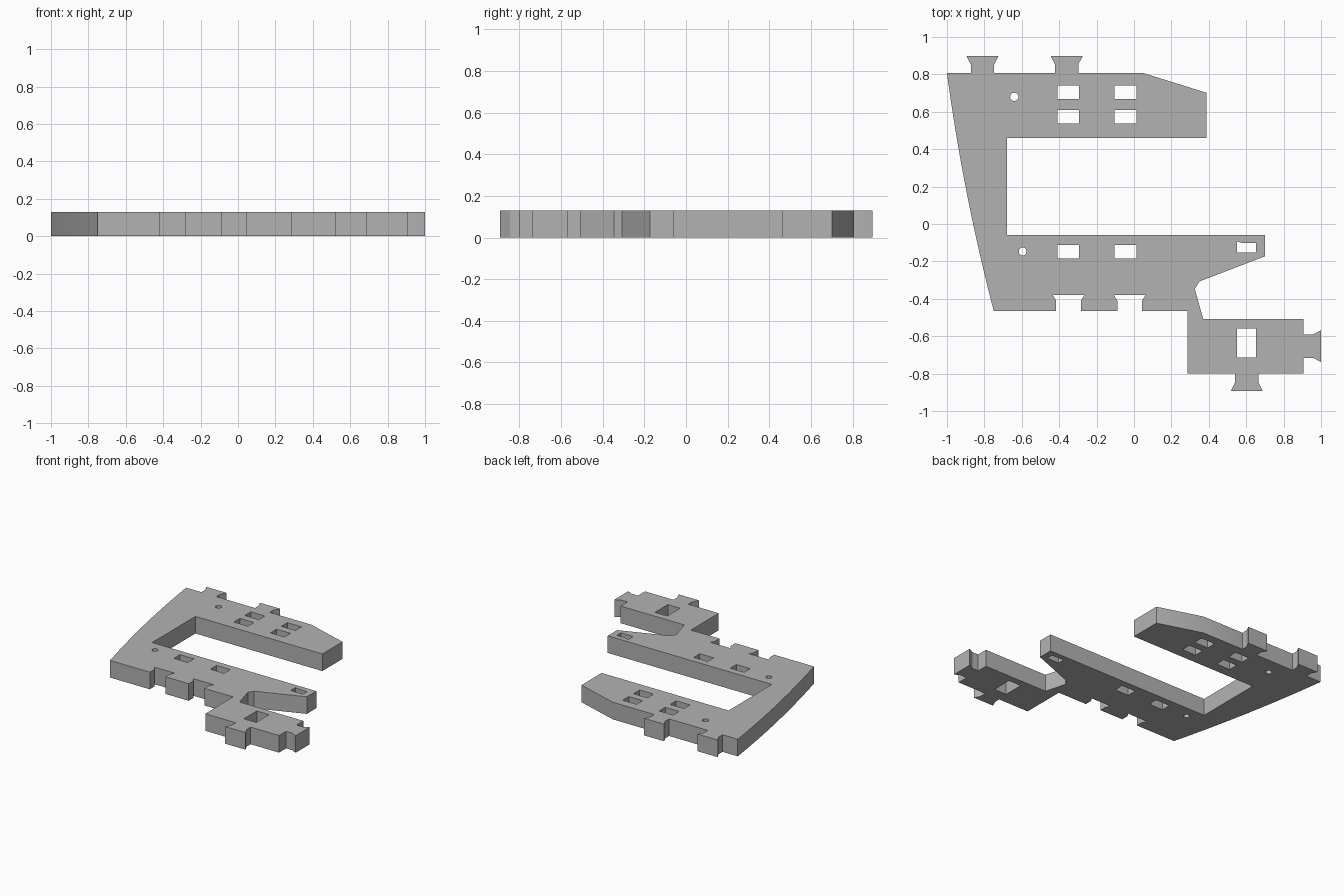
import bpy
import bmesh
import math
from mathutils import Vector

if "Cube" in bpy.data.objects:
    bpy.data.objects.remove(bpy.data.objects["Cube"], do_unlink=True)

THICK = 0.13

grey = bpy.data.materials.new("plain grey")
grey.use_nodes = True
grey.diffuse_color = (0.45, 0.45, 0.45, 1)
grey.node_tree.nodes["Principled BSDF"].inputs["Base Color"].default_value = grey.diffuse_color


def dovetail(base, along, out, neck=0.0625, flare=0.085, rise=0.046, depth=0.09):
    """Flared tab or slot: base centre, travel direction, direction it points."""
    base, along, out = Vector(base), Vector(along), Vector(out)
    steps = [(-neck, 0), (-neck, rise), (-flare, depth),
             (flare, depth), (neck, rise), (neck, 0)]
    return [tuple(base + along * a + out * d) for a, d in steps]


def arc(start, control, end, count=16):
    """Gently bowed edge, without its end point."""
    a, c, e = Vector(start), Vector(control), Vector(end)
    ts = [i / count for i in range(count)]
    return [tuple(a * (1 - t) ** 2 + c * 2 * t * (1 - t) + e * t * t) for t in ts]


def rect(x0, x1, y0, y1):
    return [(x0, y0), (x1, y0), (x1, y1), (x0, y1)]


def circle(x, y, r, count=24):
    return [(x + r * math.cos(i * math.tau / count),
             y + r * math.sin(i * math.tau / count)) for i in range(count)]


EAST, WEST, NORTH, SOUTH = (1, 0), (-1, 0), (0, 1), (0, -1)

# Outer outline, clockwise from the back right corner
outline = [(-1, 0.807)]
for x in (-0.81, -0.36):
    outline += dovetail((x, 0.807), EAST, NORTH)
# Back arm, inner bay and middle arm
outline += [(0.05, 0.807), (0.387, 0.702), (0.387, 0.46), (-0.68, 0.46),
            (-0.68, -0.06), (0.70, -0.06), (0.70, -0.173), (0.35, -0.307),
            (0.325, -0.347), (0.37, -0.508)]
# Front block with its two tabs
outline += [(0.905, -0.508)]
outline += dovetail((0.905, -0.653), SOUTH, EAST, rise=0.053, depth=0.095)
outline += [(0.905, -0.80)]
outline += dovetail((0.603, -0.80), WEST, SOUTH, depth=0.093)
outline += [(0.285, -0.80), (0.285, -0.465)]
# Slots along the front edge
for x in (-0.023, -0.35):
    outline += dovetail((x, -0.465), WEST, NORTH, neck=0.066, rise=0.055, depth=0.086)
# Bowed spine
outline += arc((-0.75, -0.465), (-0.915, 0.17), (-1, 0.807))

# Through holes
holes = [rect(x, x + 0.117, y, y + 0.073)
         for x in (-0.41, -0.103) for y in (0.667, 0.537, -0.185)]
holes += [rect(0.55, 0.653, -0.715, -0.56),
          [(0.55, -0.152), (0.653, -0.152), (0.653, -0.102), (0.58, -0.102), (0.55, -0.093)],
          circle(-0.64, 0.68, 0.022), circle(-0.595, -0.147, 0.021)]

# Fill the flat shape between the outline and the holes
bm = bmesh.new()
edges = []
for loop in [outline] + holes:
    verts = [bm.verts.new((x, y, 0)) for x, y in loop]
    edges += [bm.edges.new((v, verts[i - 1])) for i, v in enumerate(verts)]
bmesh.ops.triangle_fill(bm, use_beauty=True, edges=edges, normal=(0, 0, 1))
bm.normal_update()
bmesh.ops.reverse_faces(bm, faces=[f for f in bm.faces if f.normal.z < 0])
mesh = bpy.data.meshes.new("bracket_plate")
bm.to_mesh(mesh)
bm.free()

plate = bpy.data.objects.new("bracket_plate", mesh)
mesh.materials.append(grey)
bpy.context.collection.objects.link(plate)

# Thicken upwards and keep the corners crisp
solid = plate.modifiers.new("thickness", 'SOLIDIFY')
solid.thickness = THICK
solid.offset = 1
for other in bpy.context.selected_objects:
    other.select_set(False)
bpy.context.view_layer.objects.active = plate
plate.select_set(True)
bpy.ops.object.modifier_apply(modifier=solid.name)
bpy.ops.object.shade_smooth_by_angle(angle=math.radians(20))
